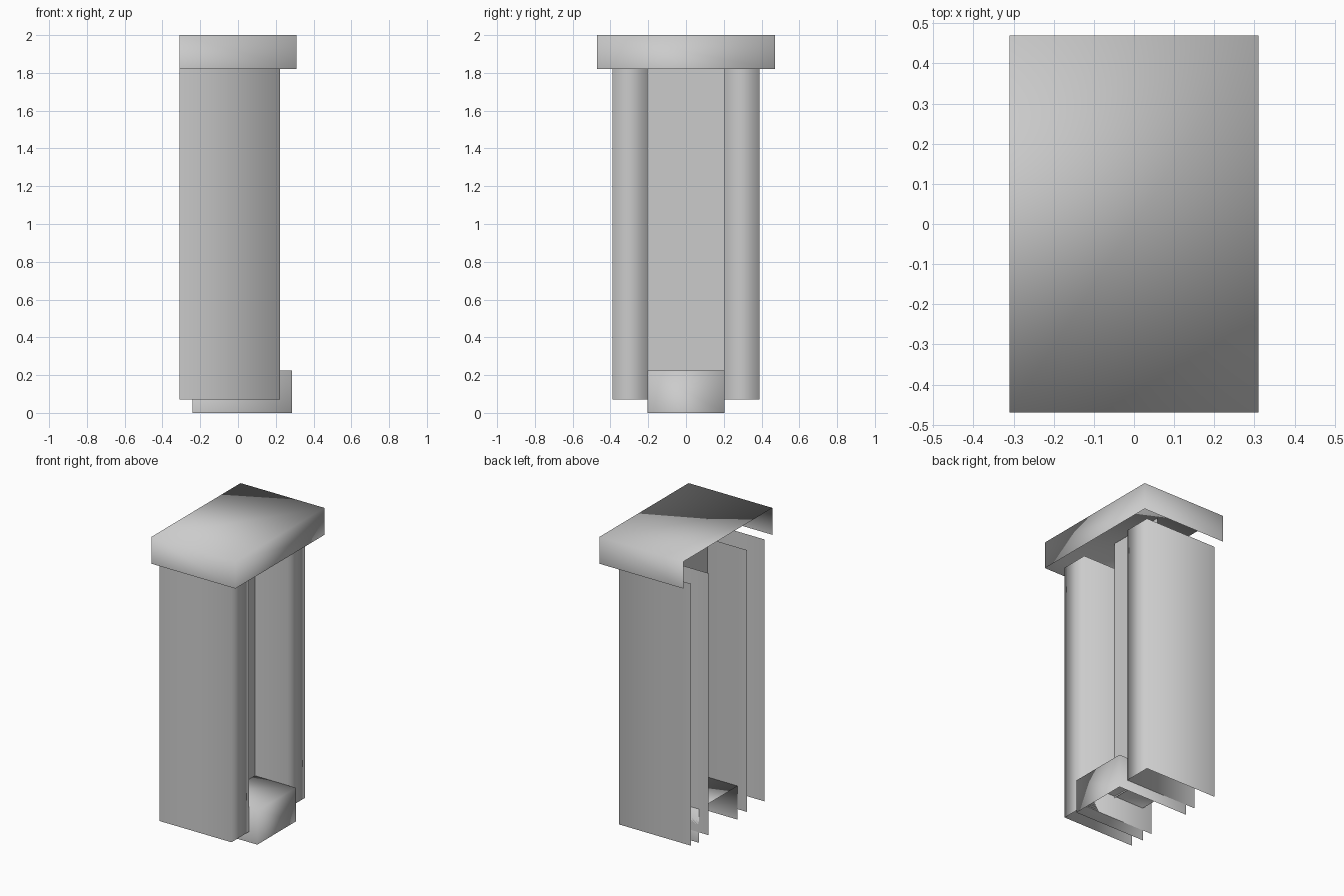
import bpy
import bmesh

cube = bpy.data.objects.get("Cube")
if cube:
    bpy.data.objects.remove(cube, do_unlink=True)

# One plain grey finish for every part
grey = bpy.data.materials.new("light_grey")
grey.use_nodes = True
colour = (0.6, 0.6, 0.6, 1.0)
grey.diffuse_color = colour
grey.node_tree.nodes["Principled BSDF"].inputs["Base Color"].default_value = colour


def shell(name, low, high, open_sides):
    """Smooth shaded thin box with the listed sides left open, e.g. '-x'."""
    bm = bmesh.new()
    bmesh.ops.create_cube(bm, size=1)
    bm.normal_update()

    def side(face):
        axis = max(range(3), key=lambda i: abs(face.normal[i]))
        return ("+" if face.normal[axis] > 0 else "-") + "xyz"[axis]

    gone = [f for f in bm.faces if side(f) in open_sides]
    bmesh.ops.delete(bm, geom=gone, context="FACES")
    for v in bm.verts:
        for i in range(3):
            v.co[i] = high[i] if v.co[i] > 0 else low[i]
    for f in bm.faces:
        f.smooth = True
    mesh = bpy.data.meshes.new(name)
    bm.to_mesh(mesh)
    bm.free()
    mesh.materials.append(grey)
    obj = bpy.data.objects.new(name, mesh)
    bpy.context.collection.objects.link(obj)
    return obj


# Cap and foot: covers open behind and below
shell("cap", (-0.31, -0.47, 1.82), (0.31, 0.47, 2.0), ("-x", "-z"))
shell("foot", (-0.24, -0.203, 0.0), (0.285, 0.203, 0.225), ("-x", "-z"))

# Pair of channel columns, open behind and at both ends
for name, y0, y1 in (("right_column", -0.388, -0.203), ("left_column", 0.203, 0.388)):
    shell(name, (-0.31, y0, 0.07), (0.223, y1, 1.82), ("-x", "-z", "+z"))

# Recessed panel between the columns, rising into the cap
shell("centre_panel", (-0.02, -0.203, 0.215), (-0.017, 0.203, 1.995),
      ("-x", "-y", "+y", "-z", "+z"))
